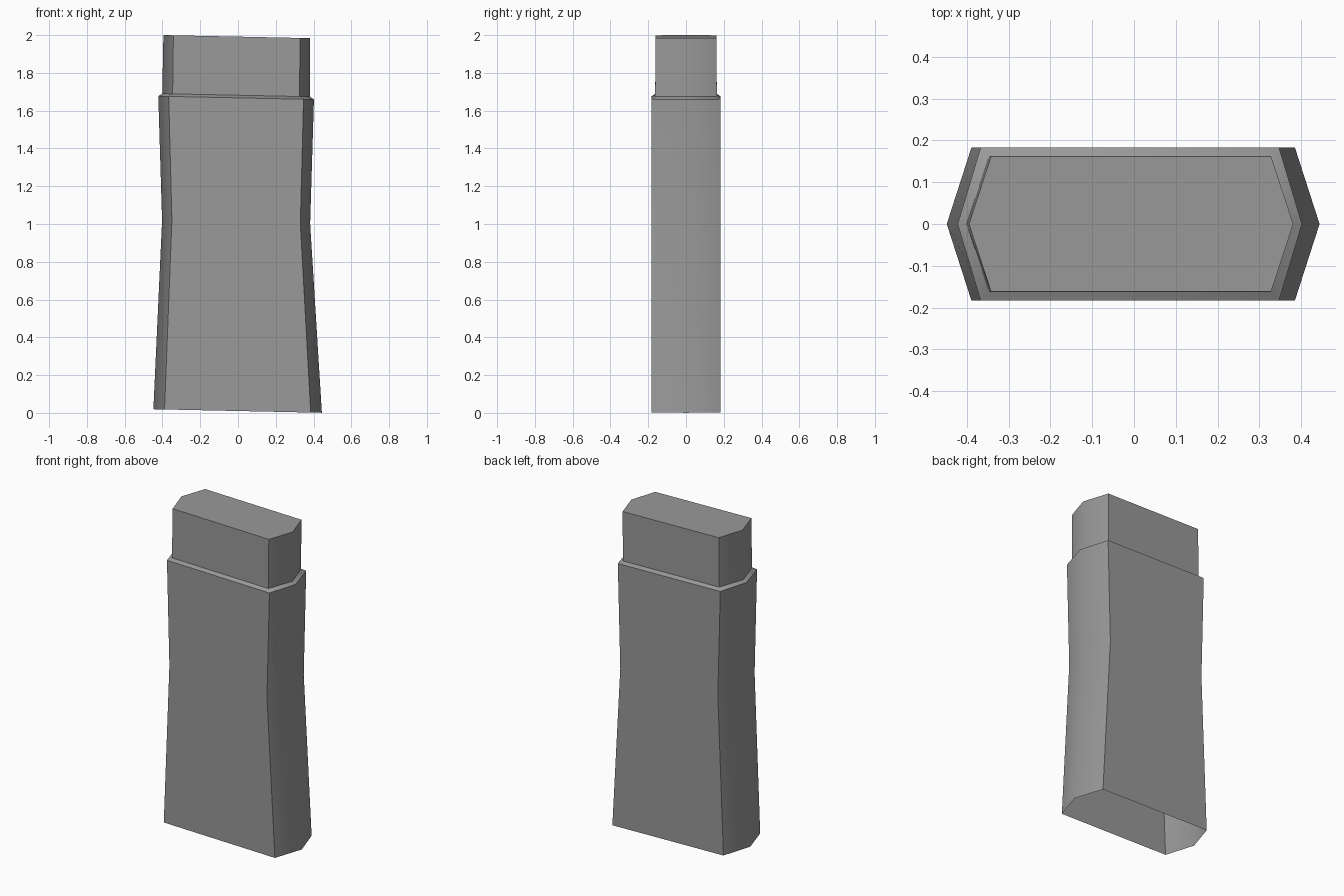
import bpy, bmesh, math

if "Cube" in bpy.data.objects:
    bpy.data.objects.remove(bpy.data.objects["Cube"], do_unlink=True)

grey = bpy.data.materials.new("mid grey")
grey.use_nodes = True
colour = (0.32, 0.32, 0.32, 1)
grey.diffuse_color = colour
grey.node_tree.nodes["Principled BSDF"].inputs["Base Color"].default_value = colour

SLANT = 0.021  # the left end sits lower than the right end


def hex_ring(bm, z, centre, tip, corner, depth):
    """Slanted six-sided outline with pointed ends."""
    outline = [(tip, 0), (corner, depth), (-corner, depth),
               (-tip, 0), (-corner, -depth), (corner, -depth)]
    return [bm.verts.new((centre + x, y, z - SLANT * x)) for x, y in outline]


def loft(name, sections, cap_top=False):
    bm = bmesh.new()
    rings = [hex_ring(bm, *s) for s in sections]
    for low, high in zip(rings, rings[1:]):
        for i in range(6):
            j = (i + 1) % 6
            bm.faces.new((low[i], low[j], high[j], high[i]))
    if cap_top:
        bm.faces.new(rings[-1])
    mesh = bpy.data.meshes.new(name)
    bm.to_mesh(mesh)
    bm.free()
    mesh.materials.append(grey)
    obj = bpy.data.objects.new(name, mesh)
    bpy.context.collection.objects.link(obj)
    bpy.ops.object.select_all(action="DESELECT")
    obj.select_set(True)
    bpy.context.view_layer.objects.active = obj
    bpy.ops.object.shade_smooth_by_angle(angle=math.radians(40))
    return obj


# Sections: height, centre x, half width at tip, half width at corner, half depth
shoulder = (1.668, -0.01, 0.412, 0.357, 0.183)
neck_base = (1.682, -0.01, 0.391, 0.336, 0.163)

# Waisted hollow body, open underneath
loft("body", [(0.01, -0.002, 0.446, 0.387, 0.183),
              (1.01, -0.01, 0.392, 0.34, 0.183),
              shoulder])

# Narrow sloping ledge between body and neck
loft("shoulder_ledge", [shoulder, neck_base])

# Closed neck block
loft("neck", [neck_base, (1.992, -0.007, 0.388, 0.335, 0.162)], cap_top=True)
